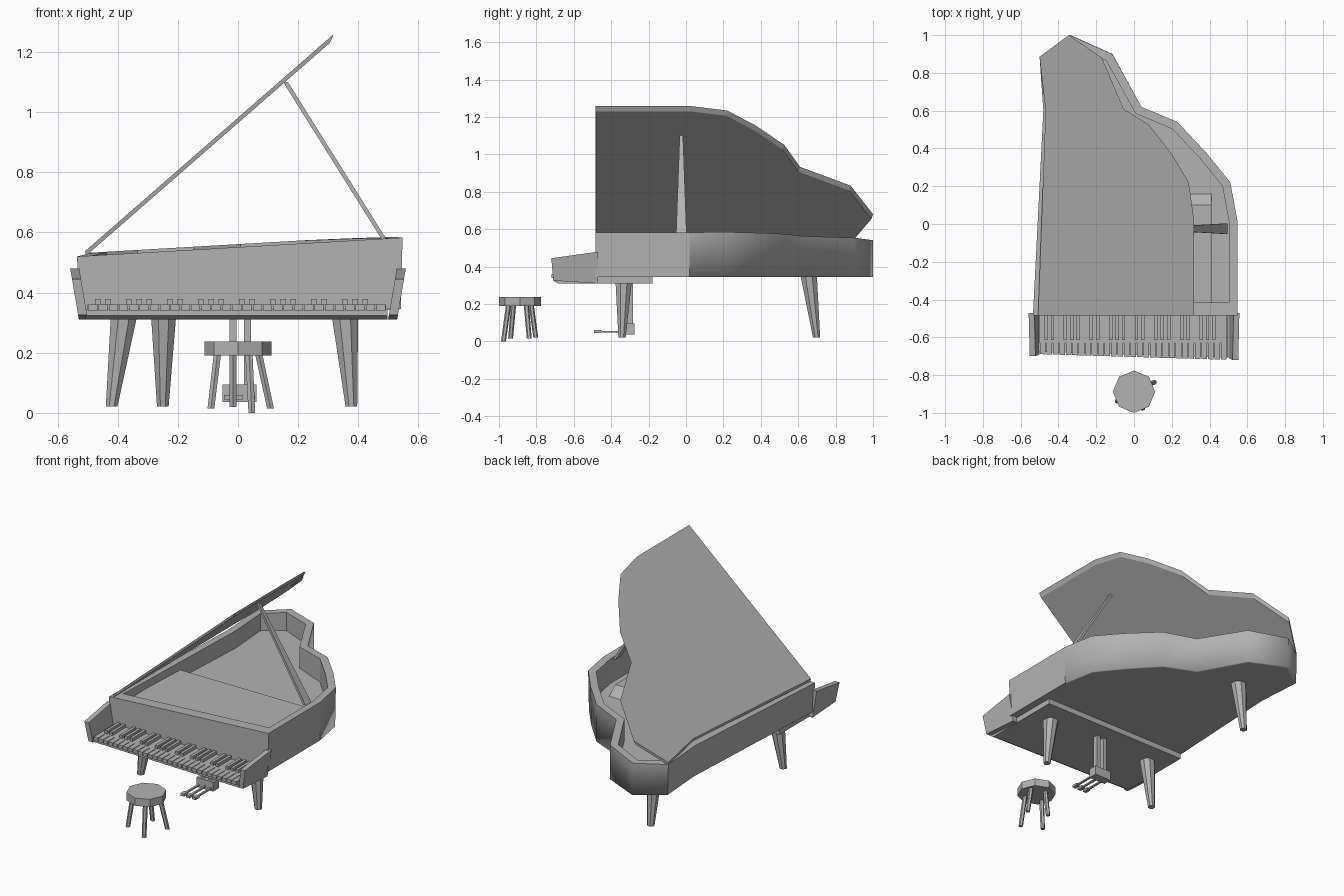
import bpy, bmesh, math
from mathutils import Vector

if "Cube" in bpy.data.objects:
    bpy.data.objects.remove(bpy.data.objects["Cube"])

grey = bpy.data.materials.new("dark_grey")
grey.diffuse_color = (.45, .45, .45, 1)
grey.use_nodes = True
grey.node_tree.nodes["Principled BSDF"].inputs["Base Color"].default_value = grey.diffuse_color


def make(name, verts, faces, smooth=()):
    me = bpy.data.meshes.new(name)
    me.from_pydata([tuple(v) for v in verts], [], faces)
    bm = bmesh.new()
    bm.from_mesh(me)
    bmesh.ops.recalc_face_normals(bm, faces=bm.faces)
    bm.to_mesh(me)
    bm.free()
    for i in smooth:
        me.polygons[i].use_smooth = True
    me.materials.append(grey)
    ob = bpy.data.objects.new(name, me)
    bpy.context.collection.objects.link(ob)
    return ob


def loft(name, rings, smooth=()):
    """Skin matching rings of points and cap both ends."""
    n = len(rings[0])
    verts = [v for r in rings for v in r]
    faces = [(k * n + i, k * n + (i + 1) % n, (k + 1) * n + (i + 1) % n, (k + 1) * n + i)
             for k in range(len(rings) - 1) for i in range(n)]
    faces += [tuple(range(n)), tuple(range(len(verts) - n, len(verts)))]
    return make(name, verts, faces, smooth)


def box(name, x0, x1, y0, y1, z0, z1, skew=0.0):
    """Box whose front edge can run at a slight slant."""
    def ring(z):
        return [(x0, y0 + skew * x0, z), (x1, y0 + skew * x1, z), (x1, y1, z), (x0, y1, z)]
    return loft(name, [ring(z0), ring(z1)])


def taper(name, bottom, r0, top, r1, n=8):
    def ring(c, r):
        return [(c[0] + r * math.cos(math.tau * (i + .5) / n),
                 c[1] + r * math.sin(math.tau * (i + .5) / n), c[2]) for i in range(n)]
    return loft(name, [ring(bottom, r0), ring(top, r1)])


def inset(pts, widths):
    """Mitred inward offset of a counter-clockwise outline, one width per edge."""
    out, n = [], len(pts)
    for i in range(n):
        p = Vector(pts[i])
        a = (p - Vector(pts[i - 1])).normalized()
        b = (Vector(pts[(i + 1) % n]) - p).normalized()
        na, nb = Vector((-a.y, a.x)), Vector((-b.y, b.x))
        wa, wb = widths[i - 1], widths[i]
        det = na.x * nb.y - na.y * nb.x
        out.append((p.x + (wa * nb.y - wb * na.y) / det,
                    p.y + (na.x * wb - nb.x * wa) / det))
    return out


# Case: hollow curved rim with a soundboard floor, softly shaded along its lower edge
outline = [(-.535, -.485), (.547, -.485), (.547, .02), (.51, .22), (.385, .375), (.23, .54),
           (.04, .62), (-.115, .9), (-.34, 1.0), (-.5, .885), (-.48, .6)]
inner = inset(outline, [.07] + [.045] * 10)
under = inset(outline, [.015] * 11)


def rim_z(x, y):
    return .52 + .058 * (x + .535) + .01 * min(1, max(0, 2 * y))


loft("case", [[(x, y, .344) for x, y in under],
              [(x * .99, y, .345) for x, y in outline],
              [(x, y, rim_z(x, y)) for x, y in outline],
              [(x, y, rim_z(x, y)) for x, y in inner],
              [(x, y, .43) for x, y in inner]],
     smooth=[i for k in (0, 11) for i in range(k + 2, k + 9)])

# Plate inside the case, sloping down at the back
profile = [(-.43, .42), (-.43, .48), (.10, .48), (.17, .42)]
loft("string_plate", [[(x, y, z) for y, z in profile] for x in (-.475, .41)])

# Raised lid with an undercut edge
lid = [(-.508, -.485), (.318, -.485), (.318, .02), (.29, .22), (.2, .37), (.08, .525),
       (-.055, .61), (-.17, .88), (-.345, 1.0), (-.5, .885), (-.468, .6)]
loft("lid", [[(x, y, .527 + .873 * (x + .5) + t) for x, y in pts]
             for pts, t in ((inset(lid, [.003] + [.012] * 7 + [.002] * 3), 0), (lid, .018))])

# Lid prop, tapered towards the top
loft("lid_prop", [[(x - .008, y - w, z), (x + .008, y - w, z), (x + .008, y + w, z), (x - .008, y + w, z)]
                  for x, y, z, w in [(.487, -.025, .575, .028), (.158, -.025, 1.1, .009)]])

# Keybed running back under the case, chamfered along the front
bed = [(-.18, .346), (-.18, .31), (-.67, .31), (-.692, .323), (-.692, .346)]
loft("keybed", [[(x, y - (.03 * x if y < -.5 else 0), z) for y, z in bed] for x in (-.507, .497)])

# Key arms, leaning outwards
for side, front in ((-1, -.70), (1, -.72)):
    prof = [(front + .01, .325), (-.47, .31), (-.47, .48), (front, .445)]

    def arm_ring(off):
        return [(side * (.515 + .17 * (z - .31) + off), y, z) for y, z in prof]
    loft("key_arm", [arm_ring(-.016), arm_ring(.014)])

# White keys share a slab behind their separate tips; black keys stand on it
pitch = .0342
box("key_slab", -.5, .492, -.63, -.48, .34, .36)
for k in range(29):
    x = -.5 + k * pitch
    box("white_key_tip", x + .002, x + pitch - .002, -.704, -.63, .34, .36, -.03)
    if k % 7 in (1, 2, 4, 5, 6):
        box("black_key", x - .009, x + .009, -.615, -.48, .355, .379)

# Piano legs
for name, bottom, top in (("front_leg_left", (-.42, -.342, .022), (-.378, -.333, .33)),
                          ("front_leg_right", (.377, -.342, .022), (.355, -.333, .33)),
                          ("rear_leg", (-.25, .698, .022), (-.247, .655, .36))):
    taper(name, bottom, .021, top, .048)

# Pedal lyre
for x in (-.017, .032):
    box("lyre_post", x - .012, x + .012, -.315, -.283, .08, .32)
box("pedal_box", -.052, .062, -.33, -.275, .037, .095)
for x in (-.035, .005, .045):
    box("pedal", x - .006, x + .006, -.47, -.32, .048, .057)
    box("pedal_tip", x - .012, x + .012, -.492, -.455, .045, .06)

# Stool
cy = -.888
seat = [(.112 * math.cos(math.tau * i / 8), cy + .112 * math.sin(math.tau * i / 8)) for i in range(8)]
loft("stool_seat", [[(x, y, z) for x, y in seat] for z in (.19, .237)])
for fx, fy, fz, tx, ty in ((.108, .05, .015, .068, .034), (-.017, .085, .02, -.017, .06),
                           (-.09, -.05, .015, -.068, -.034), (.046, -.088, 0, .036, -.06)):
    taper("stool_leg", (fx, cy + fy, fz), .013, (tx, cy + ty, .2), .014, 6)
